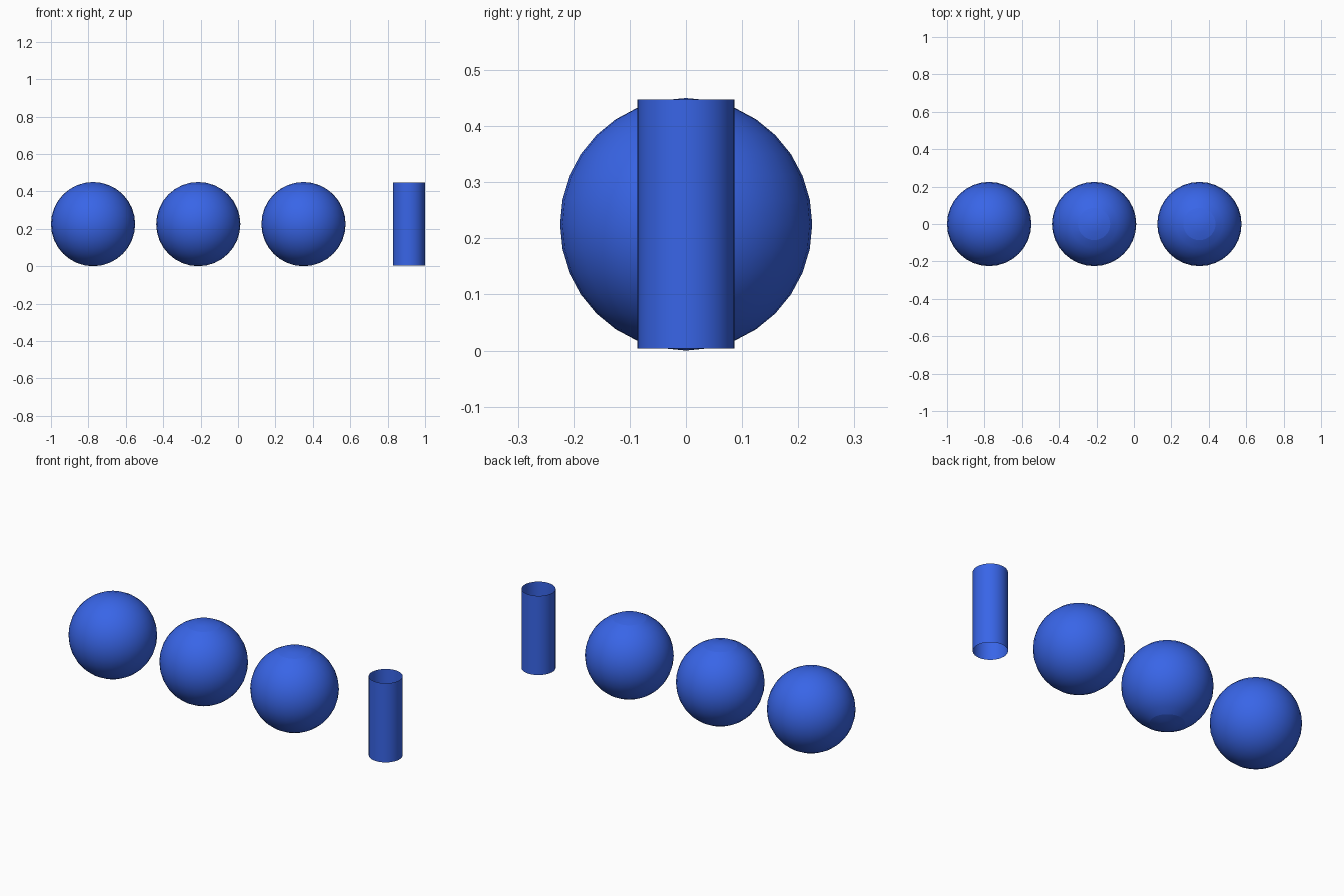
import bpy, bmesh
from math import radians

if "Cube" in bpy.data.objects:
    bpy.data.objects.remove(bpy.data.objects["Cube"])

R = 0.225            # ball radius
TUBE_R = 0.086       # matches the second ring of the balls
STEP = 0.5625        # spacing along x
X0 = -0.775

blue = bpy.data.materials.new("blue")
blue.diffuse_color = (0.04, 0.13, 0.8, 1)
blue.use_nodes = True
blue.node_tree.nodes["Principled BSDF"].inputs["Base Color"].default_value = blue.diffuse_color


def finish(bm, name, loc):
    mesh = bpy.data.meshes.new(name)
    for f in bm.faces:
        f.smooth = True
    bm.to_mesh(mesh)
    bm.free()
    mesh.materials.append(blue)
    ob = bpy.data.objects.new(name, mesh)
    ob.location = loc
    bpy.context.collection.objects.link(ob)
    return ob


def ball(name, x, split_ends=()):
    """Ball whose polar caps can be separate pieces of the shell."""
    bm = bmesh.new()
    bmesh.ops.create_uvsphere(bm, u_segments=32, v_segments=16, radius=R)
    for side in split_ends:
        cap = [f for f in bm.faces if f.calc_center_median().z * side > R * 0.924]
        bmesh.ops.split(bm, geom=cap)
    return finish(bm, name, (x, 0, R))


# Three balls: whole, both caps separate, top cap separate
ball("whole_ball", X0)
ball("two_cap_ball", X0 + STEP, (1, -1))
ball("one_cap_ball", X0 + 2 * STEP, (1,))

# Open-ended tube
bm = bmesh.new()
bmesh.ops.create_cone(bm, cap_ends=False, segments=32, radius1=TUBE_R,
                      radius2=TUBE_R, depth=0.443)
finish(bm, "open_tube", (X0 + 3 * STEP + 0.0015, 0, R + 0.0005))
